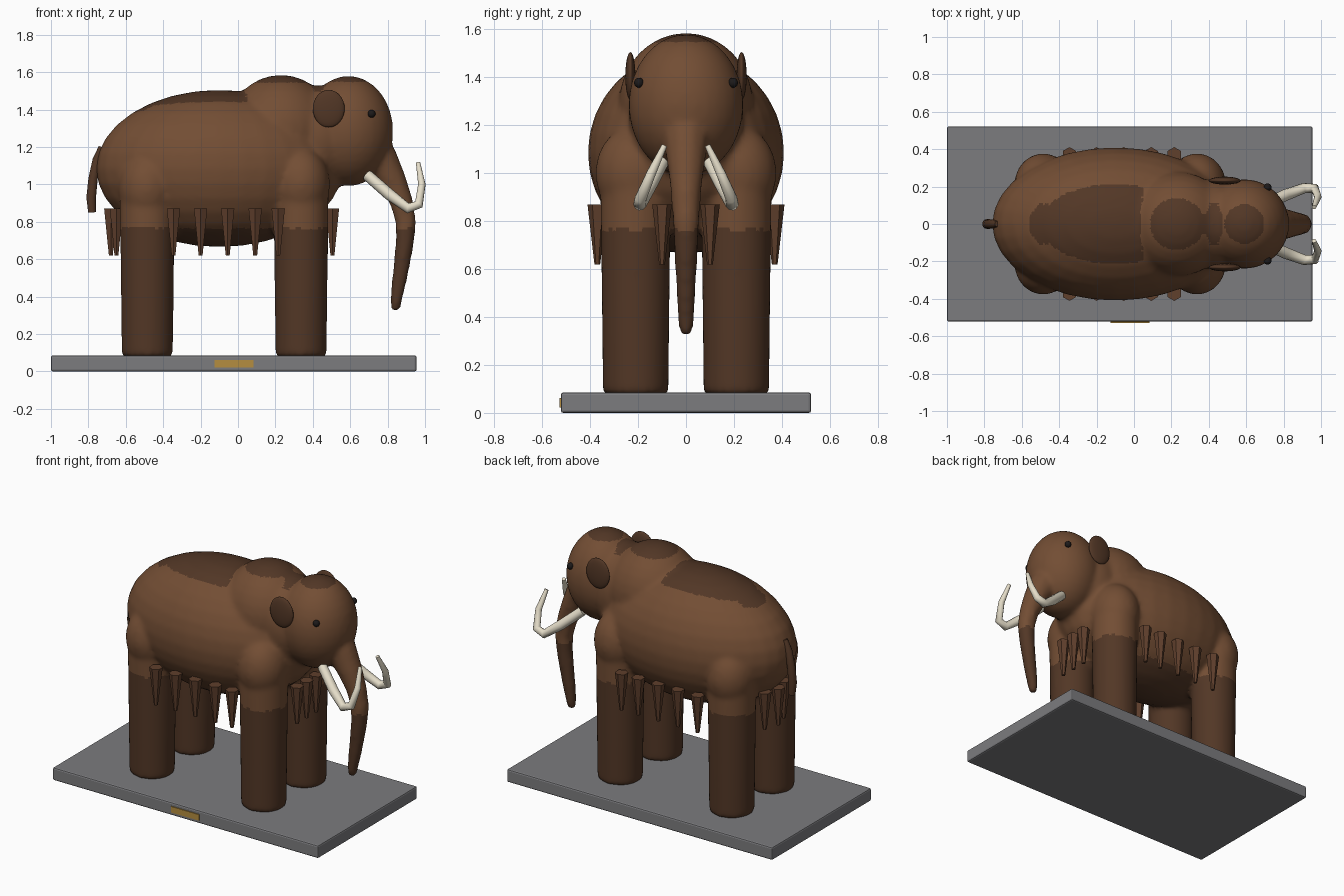
import bpy, bmesh, math
from mathutils import Matrix, Vector

if "Cube" in bpy.data.objects:
    bpy.data.objects.remove(bpy.data.objects["Cube"])


def material(name, rgb):
    m = bpy.data.materials.new(name)
    m.diffuse_color = (*rgb, 1)
    m.use_nodes = True
    m.node_tree.nodes["Principled BSDF"].inputs["Base Color"].default_value = m.diffuse_color
    return m


BROWN = material("brown_fur", (0.17, 0.075, 0.034))
DARK = material("dark_fur", (0.085, 0.038, 0.019))
TUFT = material("tuft_fur", (0.115, 0.05, 0.025))
IVORY = material("ivory", (0.78, 0.72, 0.58))
BLACK = material("eye_black", (0.012, 0.01, 0.01))
GOLD = material("plaque_gold", (0.46, 0.27, 0.05))
STONE = material("stone", (0.2, 0.2, 0.21))


def add_object(name, mesh, mat=None, smooth=True):
    ob = bpy.data.objects.new(name, mesh)
    bpy.context.collection.objects.link(ob)
    if mat:
        mesh.materials.clear()
        mesh.materials.append(mat)
    for p in mesh.polygons:
        p.use_smooth = smooth
    return ob


def from_bmesh(name, bm, mat=None, smooth=True):
    me = bpy.data.meshes.new(name)
    bm.to_mesh(me)
    bm.free()
    return add_object(name, me, mat, smooth)


def ellipsoid(bm, c, r, seg=32):
    bmesh.ops.create_uvsphere(bm, u_segments=seg, v_segments=seg // 2, radius=1,
                              matrix=Matrix.Translation(c) @ Matrix.Diagonal((*r, 1)))


def cone(bm, c, r_low, r_top, height, seg):
    bmesh.ops.create_cone(bm, cap_ends=True, segments=seg, radius1=r_low,
                          radius2=r_top, depth=height, matrix=Matrix.Translation(c))


def evaluated_mesh(ob):
    dg = bpy.context.evaluated_depsgraph_get()
    me = bpy.data.meshes.new_from_object(ob.evaluated_get(dg))
    bpy.data.objects.remove(ob)
    return me


def tube_mesh(points):
    """Tapered round tube through (x, y, z, radius) points."""
    cu = bpy.data.curves.new("path", "CURVE")
    cu.dimensions = "3D"
    cu.bevel_depth = 1
    cu.bevel_resolution = 3
    cu.use_fill_caps = True
    sp = cu.splines.new("POLY")
    sp.points.add(len(points) - 1)
    for p, (x, y, z, r) in zip(sp.points, points):
        p.co = (x, y, z, 1)
        p.radius = r
    ob = bpy.data.objects.new("path", cu)
    bpy.context.collection.objects.link(ob)
    return evaluated_mesh(ob)


def box(name, lo, hi, mat, bevel):
    lo, hi = Vector(lo), Vector(hi)
    bm = bmesh.new()
    bmesh.ops.create_cube(bm, size=1, matrix=Matrix.Translation((lo + hi) / 2)
                          @ Matrix.Diagonal((*(hi - lo), 1)))
    ob = from_bmesh(name, bm, mat, False)
    if bevel:
        mod = ob.modifiers.new("bevel", "BEVEL")
        mod.width = bevel
        mod.segments = 2
    return ob


# base slab and blank plaque
box("base", (-1, -0.522, 0), (0.955, 0.522, 0.085), STONE, 0.01)
box("plaque", (-0.125, -0.528, 0.022), (0.083, -0.515, 0.062), GOLD, 0)

# body masses: torso, shoulder hump, neck, head
bm = bmesh.new()
for c, r in [((-0.1, 0, 1.085), (0.66, 0.41, 0.42)),
             ((0.23, 0, 1.29), (0.29, 0.28, 0.295)),
             ((0.42, 0, 1.25), (0.22, 0.24, 0.28)),
             ((0.59, 0, 1.285), (0.24, 0.24, 0.295))]:
    ellipsoid(bm, c, r)
# legs with shoulders and haunches
for s in (-1, 1):
    for x, zc in ((-0.485, 0.98), (0.337, 1.0)):
        ellipsoid(bm, (x, s * 0.21, zc), (0.155, 0.168, 0.2))
        cone(bm, (x, s * 0.21, 0.533), 0.137, 0.148, 0.914, 32)
# trunk
bm.from_mesh(tube_mesh([
    (0.70, 0, 1.24, 0.10), (0.765, 0, 1.13, 0.095), (0.825, 0, 1.02, 0.078),
    (0.873, 0, 0.91, 0.064), (0.897, 0, 0.80, 0.057), (0.893, 0, 0.70, 0.052),
    (0.88, 0, 0.60, 0.047), (0.863, 0, 0.49, 0.042), (0.847, 0, 0.39, 0.035),
    (0.84, 0, 0.325, 0.028)]))
body = from_bmesh("body", bm)

# fuse and soften into one skin
mod = body.modifiers.new("fuse", "REMESH")
mod.mode = "VOXEL"
mod.voxel_size = 0.015
mod = body.modifiers.new("soften", "SMOOTH")
mod.factor = 0.5
mod.iterations = 10
skin = evaluated_mesh(body)
body = add_object("body", skin, BROWN)
skin.materials.append(DARK)
# dark stockings, belly, trunk tip and back saddle
for p in skin.polygons:
    if p.center.z < 0.765 or (p.normal.z > 0.86 and p.center.z > 1.3):
        p.material_index = 1

# tail
add_object("tail", tube_mesh([
    (-0.73, 0, 1.20, 0.016), (-0.755, 0, 1.13, 0.024), (-0.775, 0, 1.03, 0.026),
    (-0.785, 0, 0.93, 0.027), (-0.78, 0, 0.85, 0.022)]), DARK)

# tusks, ears, eyes
for s, side in ((-1, "right"), (1, "left")):
    add_object(side + "_tusk", tube_mesh([
        (0.69, s * 0.10, 1.05, 0.03), (0.81, s * 0.155, 0.945, 0.031),
        (0.91, s * 0.192, 0.872, 0.028), (0.967, s * 0.19, 0.893, 0.025),
        (0.983, s * 0.145, 1.00, 0.02), (0.963, s * 0.09, 1.115, 0.012)]), IVORY)
    bm = bmesh.new()
    ellipsoid(bm, (0.485, s * 0.232, 1.405), (0.085, 0.021, 0.1))
    from_bmesh(side + "_ear", bm, DARK)
    bm = bmesh.new()
    ellipsoid(bm, (0.714, s * 0.196, 1.377), (0.021, 0.021, 0.021), 16)
    from_bmesh(side + "_eye", bm, BLACK)

# hanging fur tufts along the flanks, chest and rump
spots = [(x, s * 0.37) for s in (-1, 1) for x in (-0.345, -0.2, -0.055, 0.092, 0.215)]
spots += [(0.505, -0.1), (0.505, 0), (0.505, 0.1)]
spots += [(-0.65, -0.1), (-0.68, 0), (-0.65, 0.1)]
for i, (x, y) in enumerate(spots):
    bm = bmesh.new()
    cone(bm, (x, y, 0.745), 0.012, 0.041, 0.25, 6)
    from_bmesh(f"fur_tuft_{i + 1}", bm, TUFT, False)
